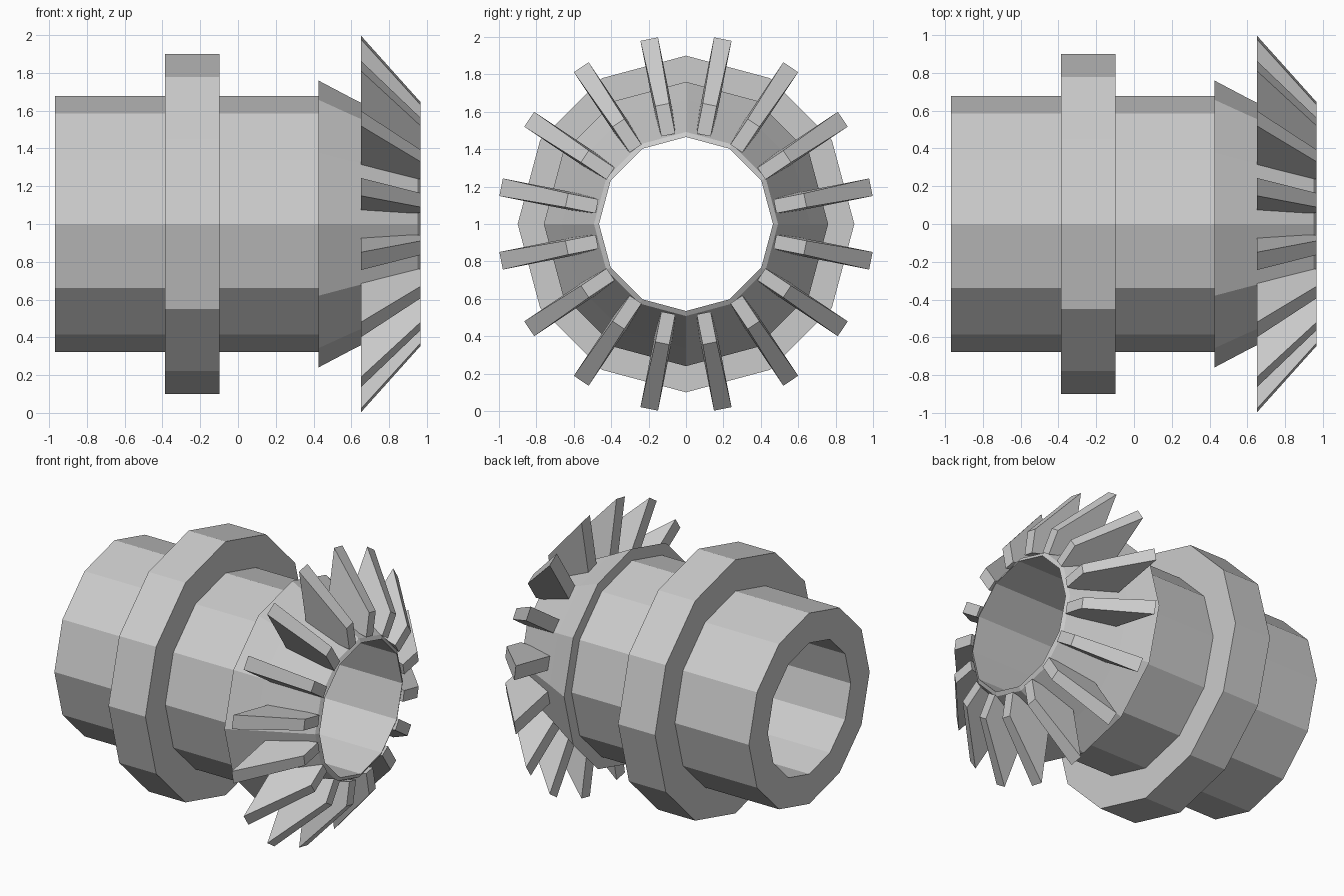
import bpy
import bmesh
from math import cos, sin, pi

cube = bpy.data.objects.get("Cube")
if cube:
    bpy.data.objects.remove(cube, do_unlink=True)

AXIS_Z = 1.0
SIDES = 12
TEETH = 16

steel = bpy.data.materials.new("plain_grey")
steel.use_nodes = True
colour = (0.6, 0.6, 0.6, 1)
steel.diffuse_color = colour
steel.node_tree.nodes["Principled BSDF"].inputs["Base Color"].default_value = colour


def finish(name, bm):
    bmesh.ops.recalc_face_normals(bm, faces=bm.faces)
    mesh = bpy.data.meshes.new(name)
    bm.to_mesh(mesh)
    bm.free()
    mesh.materials.append(steel)
    obj = bpy.data.objects.new(name, mesh)
    obj.location.z = AXIS_Z
    bpy.context.collection.objects.link(obj)
    return obj


def lathe(name, profile):
    """Turn a closed (x, radius) profile around the x axis."""
    bm = bmesh.new()
    rings = []
    for i in range(SIDES):
        a = 2 * pi * i / SIDES
        rings.append([bm.verts.new((x, r * cos(a), r * sin(a))) for x, r in profile])
    n = len(profile)
    for i in range(SIDES):
        a, b = rings[i], rings[(i + 1) % SIDES]
        for j in range(n):
            k = (j + 1) % n
            bm.faces.new((a[j], a[k], b[k], b[j]))
    return finish(name, bm)


# hollow shaft with a collar and a flared cone in one turned profile
BORE = 0.465
SHAFT = 0.677
COLLAR = 0.9
lathe("gear_body", [
    (-0.968, BORE), (-0.968, SHAFT),
    (-0.387, SHAFT), (-0.387, COLLAR), (-0.097, COLLAR), (-0.097, SHAFT),
    (0.425, SHAFT), (0.425, 0.76), (0.605, 0.665),
    (0.95, 0.492), (0.965, BORE),
])


# tapered teeth: each end is (x, bottom radius, top radius, half width)
def teeth(name, ends):
    bm = bmesh.new()
    for i in range(TEETH):
        a = 2 * pi * (i + 0.5) / TEETH
        c, s = cos(a), sin(a)
        loops = []
        for x, low, high, w in ends:
            corners = [(low, -w), (low, w), (high, w), (high, -w)]
            loops.append([bm.verts.new((x, r * c - t * s, r * s + t * c))
                          for r, t in corners])
        back, front = loops
        bm.faces.new(back)
        bm.faces.new(front)
        for j in range(4):
            k = (j + 1) % 4
            bm.faces.new((back[j], back[k], front[k], front[j]))
    return finish(name, bm)


teeth("gear_teeth", [(0.65, 0.56, 1.008, 0.048), (0.967, 0.485, 0.65, 0.038)])
